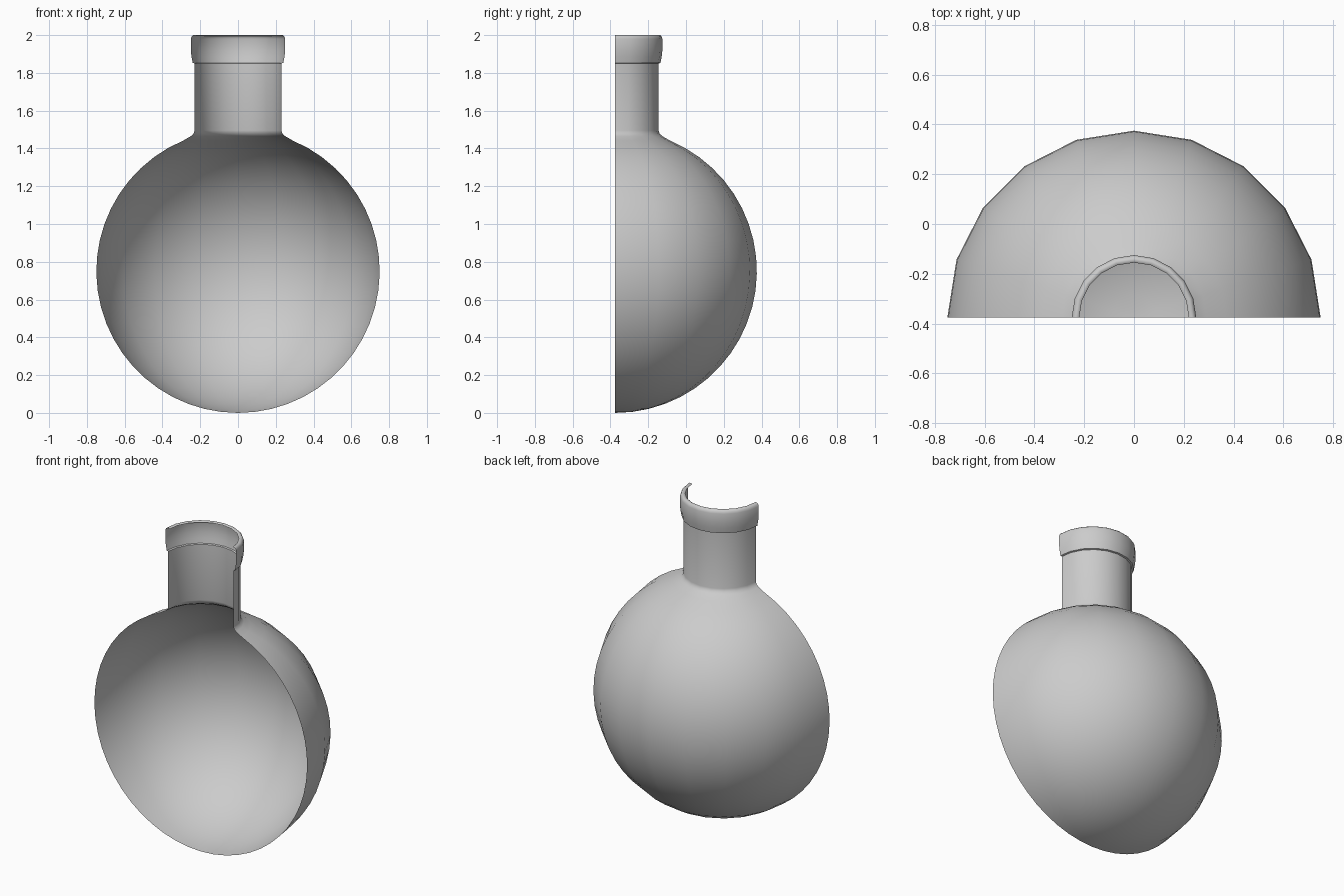
import bpy, bmesh, math
from mathutils import Vector

if "Cube" in bpy.data.objects:
    bpy.data.objects.remove(bpy.data.objects["Cube"])

AXIS_Y = -0.375   # cut plane, also the axis of revolution
R = 0.75          # bulb radius
SEGS = 10         # facets around the half turn

# Profile (radius, height): round bulb from the bottom up to the shoulder
profile = []
steps = 24
last = math.pi - math.asin(0.29 / R)
for i in range(steps):
    a = last * i / (steps - 1)
    profile.append((R * math.sin(a), R - R * math.cos(a)))

# Shoulder fillet, straight neck, rolled lip
profile += [(0.25, 1.465), (0.235, 1.478), (0.23, 1.495), (0.23, 1.85),
            (0.24, 1.853), (0.246, 1.885), (0.25, 1.92), (0.25, 1.98),
            (0.246, 1.992), (0.238, 2.0), (0.226, 2.0), (0.22, 1.995)]

# Half-turn lathe
bm = bmesh.new()
verts = [bm.verts.new((r, AXIS_Y, z)) for r, z in profile]
edges = [bm.edges.new(p) for p in zip(verts, verts[1:])]
bmesh.ops.spin(bm, geom=verts + edges, cent=(0, AXIS_Y, 0), axis=(0, 0, 1),
               angle=math.pi, steps=SEGS)
bmesh.ops.remove_doubles(bm, verts=bm.verts, dist=0.0005)

# Face the shell outwards
bm.normal_update()
bm.faces.ensure_lookup_table()
f = min(bm.faces, key=lambda f: abs(f.calc_center_median().z - R))
if f.normal.dot(f.calc_center_median() - Vector((0, AXIS_Y, R))) < 0:
    bmesh.ops.reverse_faces(bm, faces=bm.faces)

mesh = bpy.data.meshes.new("half_flask")
bm.to_mesh(mesh)
bm.free()
flask = bpy.data.objects.new("half_flask", mesh)
bpy.context.collection.objects.link(flask)

# Smooth shading with a crisp step under the lip
bpy.context.view_layer.objects.active = flask
flask.select_set(True)
bpy.ops.object.shade_smooth_by_angle(angle=math.radians(50))
